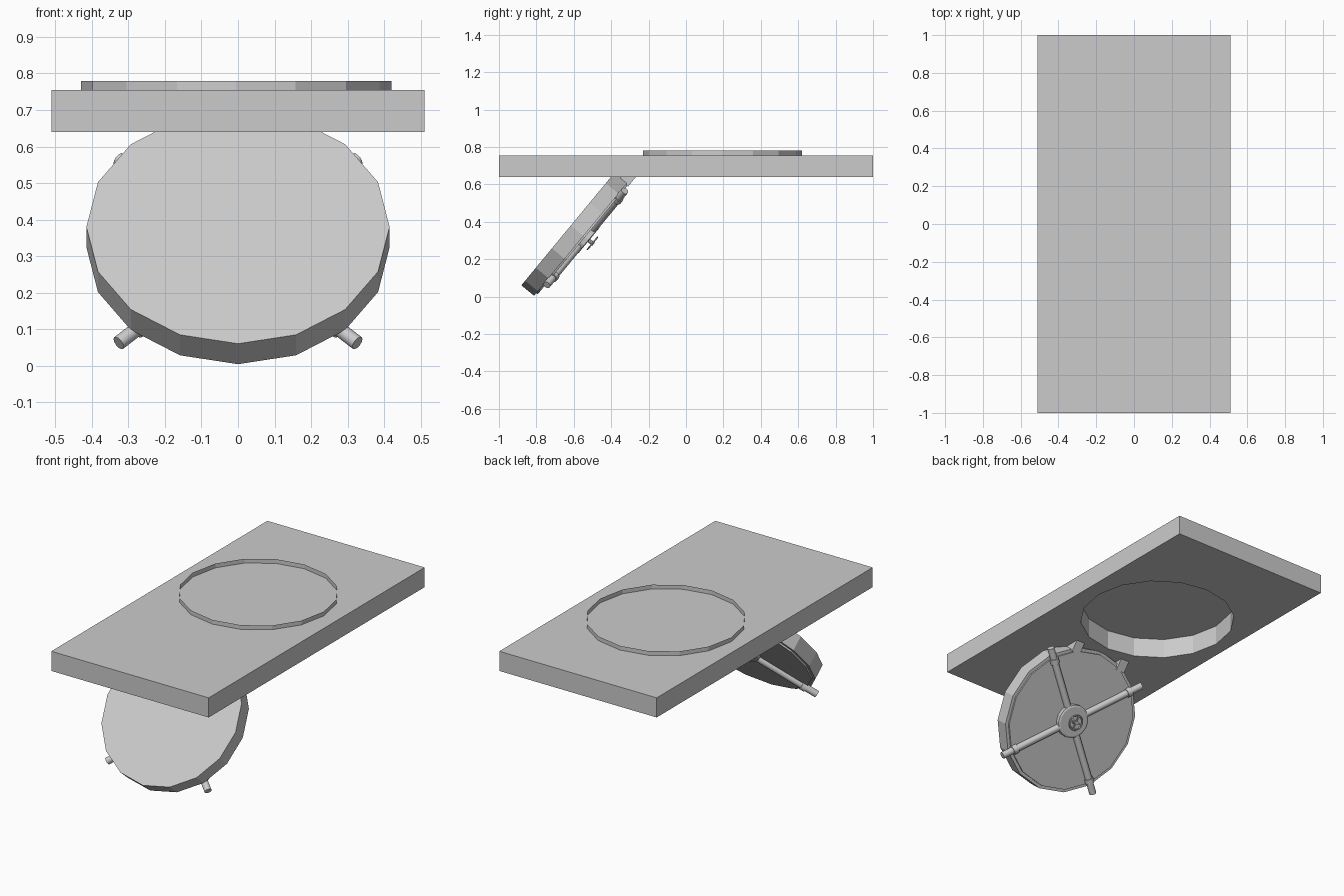
import bpy, bmesh
from math import pi, sin, cos, radians
from mathutils import Matrix, Vector

if "Cube" in bpy.data.objects:
    bpy.data.objects.remove(bpy.data.objects["Cube"])

# Lid frame: local y runs up the tilted lid, local z points out of its inner face
TILT = radians(50.4)
u = Vector((0, cos(TILT), sin(TILT)))
w = Vector((0, sin(TILT), -cos(TILT)))
LID = Matrix.Translation((0, -0.548, 0.324)) @ Matrix((Vector((-1, 0, 0)), u, w)).transposed().to_4x4()


def finish(name, bm, matrix=Matrix(), smooth=False):
    bmesh.ops.recalc_face_normals(bm, faces=bm.faces)
    mesh = bpy.data.meshes.new(name)
    bm.to_mesh(mesh)
    bm.free()
    ob = bpy.data.objects.new(name, mesh)
    bpy.context.collection.objects.link(ob)
    ob.matrix_world = matrix
    if smooth:
        bpy.ops.object.select_all(action='DESELECT')
        ob.select_set(True)
        bpy.context.view_layer.objects.active = ob
        bpy.ops.object.shade_smooth_by_angle(angle=radians(40))
    return ob


def lathe(name, sides, profile, matrix, smooth=False):
    """Closed solid of revolution from (radius, height) rings."""
    bm = bmesh.new()
    rings = [[bm.verts.new((r * cos(2 * pi * i / sides), r * sin(2 * pi * i / sides), z))
              for i in range(sides)] for r, z in profile]
    for a, b in zip(rings, rings[1:]):
        for i in range(sides):
            j = (i + 1) % sides
            bm.faces.new((a[i], a[j], b[j], b[i]))
    bm.faces.new(rings[0])
    bm.faces.new(rings[-1])
    return finish(name, bm, matrix, smooth)


def box(name, size, matrix):
    bm = bmesh.new()
    bmesh.ops.create_cube(bm, size=1, matrix=Matrix.Diagonal((*size, 1)))
    return finish(name, bm, matrix)


# Deck slab: closed top, round recess in the underside whose wall rises through the top
bm = bmesh.new()
corners = [(-0.51, -1), (0.51, -1), (0.51, 1), (-0.51, 1)]
low = [bm.verts.new((x, y, 0.64)) for x, y in corners]
top = [bm.verts.new((x, y, 0.755)) for x, y in corners]
N, R = 16, 0.425
circle = [(-0.005 + R * cos(2 * pi * i / N), 0.195 + R * sin(2 * pi * i / N)) for i in range(N)]
rim = [bm.verts.new((x, y, 0.64)) for x, y in circle]
edges = [bm.edges.new((loop[i - 1], loop[i])) for loop in (low, rim) for i in range(len(loop))]
bmesh.ops.triangle_fill(bm, use_beauty=True, edges=edges, normal=(0, 0, -1))
bm.faces.new(top)
for i in range(4):
    bm.faces.new((low[i - 1], low[i], top[i], top[i - 1]))
lip = [bm.verts.new((x, y, 0.78)) for x, y in circle]
for i in range(N):
    bm.faces.new((rim[i - 1], rim[i], lip[i], lip[i - 1]))
finish("deck_slab", bm)

# Hatch lid with a slightly smaller inner plate
lathe("hatch_lid", 16, [(0.415, -0.088), (0.415, 0), (0.397, 0), (0.397, 0.01)], LID)

# Central hub and shaft
lathe("hub", 16, [(0.095, 0.005), (0.095, 0.034), (0.085, 0.038)], LID)
lathe("wheel_shaft", 10, [(0.011, 0.03), (0.011, 0.07)], LID)

# Hand wheel
bm = bmesh.new()
MAJ, MIN = 20, 6
grid = [[bm.verts.new(((0.041 + 0.005 * cos(b)) * cos(a), (0.041 + 0.005 * cos(b)) * sin(a), 0.062 + 0.005 * sin(b)))
         for b in [2 * pi * j / MIN for j in range(MIN)]] for a in [2 * pi * i / MAJ for i in range(MAJ)]]
for i in range(MAJ):
    for j in range(MIN):
        bm.faces.new((grid[i - 1][j - 1], grid[i][j - 1], grid[i][j], grid[i - 1][j]))
finish("hand_wheel", bm, LID, True)
for k in range(2):
    box("wheel_spoke", (0.08, 0.007, 0.006),
        LID @ Matrix.Rotation(k * pi / 2, 4, 'Z') @ Matrix.Translation((0, 0, 0.062)))

# Four locking bolts with guide collars
for k in range(4):
    m = LID @ Matrix.Rotation(pi / 4 + k * pi / 2, 4, 'Z') @ Matrix.Translation((0, 0, 0.016)) \
        @ Matrix.Rotation(pi / 2, 4, 'Y')
    lathe("locking_bolt", 12, [(0.02, 0.07), (0.02, 0.462)], m, True)
    lathe("bolt_guide", 12, [(0.026, 0.365), (0.026, 0.395)], m, True)

# Two hinge lugs joining the lid to the slab
for s in (-1, 1):
    box("hinge_lug", (0.055, 0.08, 0.06), LID @ Matrix.Translation((s * 0.16, 0.395, -0.015)))
